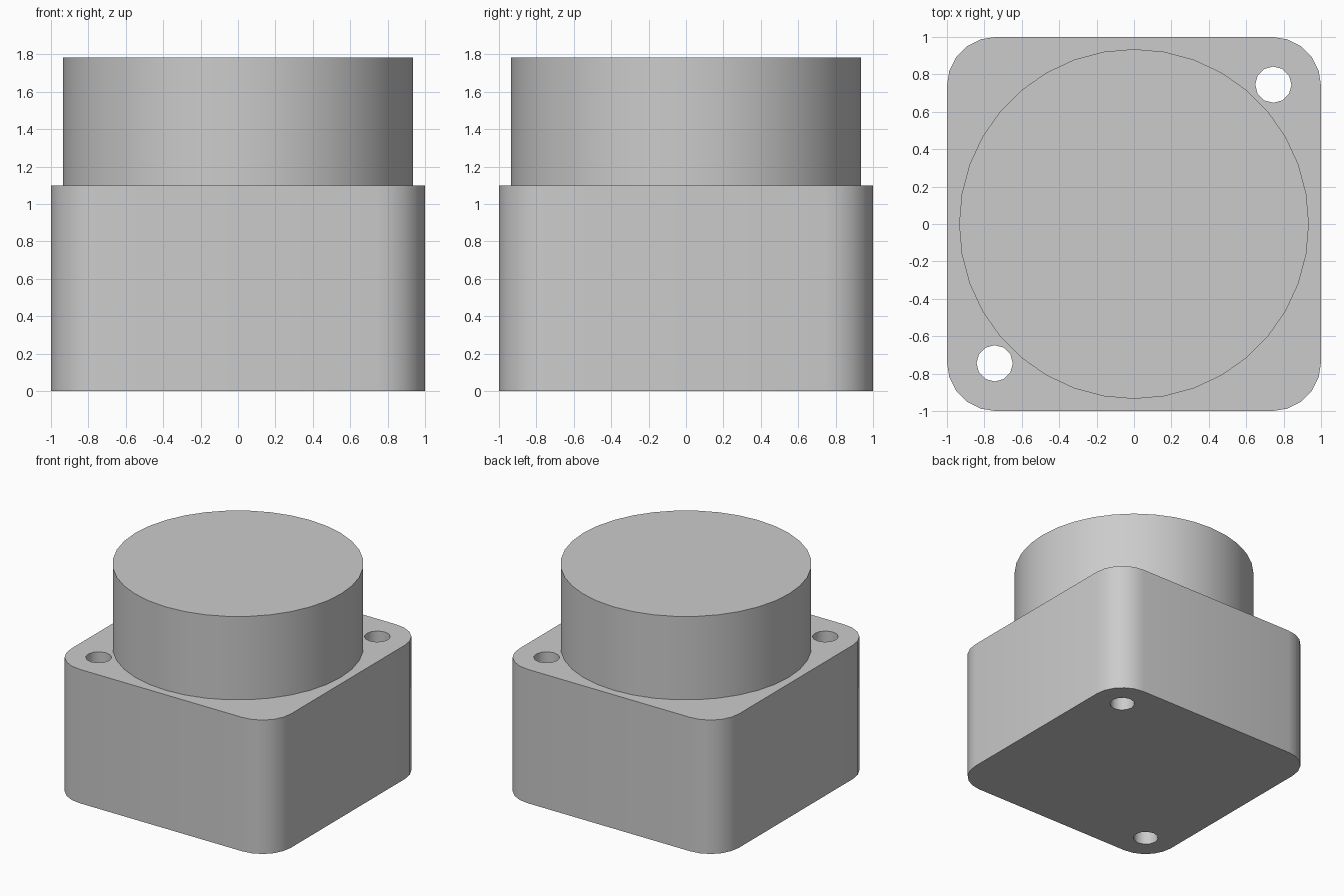
import bpy, bmesh
from math import sin, cos, radians
from mathutils import Vector

cube = bpy.data.objects.get("Cube")
if cube:
    bpy.data.objects.remove(cube, do_unlink=True)

grey = bpy.data.materials.new("plain_grey")
grey.use_nodes = True
colour = (0.6, 0.6, 0.6, 1)
grey.diffuse_color = colour
grey.node_tree.nodes["Principled BSDF"].inputs["Base Color"].default_value = colour

BODY_TOP, TOTAL = 1.10, 1.785


def circle(cx, cy, r, sides):
    return [(cx + r * cos(radians(360 * i / sides)),
             cy + r * sin(radians(360 * i / sides))) for i in range(sides)]


def rounded_square(half, r, steps):
    points = []
    for quarter, (sx, sy) in enumerate([(1, 1), (-1, 1), (-1, -1), (1, -1)]):
        for i in range(steps + 1):
            a = radians(90 * (quarter + i / steps))
            points.append((sx * (half - r) + r * cos(a), sy * (half - r) + r * sin(a)))
    return points


def prism(name, outline, z0, z1):
    bm = bmesh.new()
    base = bm.faces.new([bm.verts.new((x, y, z0)) for x, y in outline])
    ext = bmesh.ops.extrude_face_region(bm, geom=[base], use_keep_orig=True)
    top = [v for v in ext["geom"] if isinstance(v, bmesh.types.BMVert)]
    bmesh.ops.translate(bm, verts=top, vec=Vector((0, 0, z1 - z0)))
    bmesh.ops.recalc_face_normals(bm, faces=bm.faces)
    mesh = bpy.data.meshes.new(name)
    bm.to_mesh(mesh)
    bm.free()
    mesh.materials.append(grey)
    obj = bpy.data.objects.new(name, mesh)
    bpy.context.collection.objects.link(obj)
    return obj


def activate(obj):
    bpy.ops.object.select_all(action="DESELECT")
    obj.select_set(True)
    bpy.context.view_layer.objects.active = obj


# Square housing with rounded corners
body = prism("square_housing", rounded_square(1, 0.26, 5), 0, BODY_TOP)

# Two through holes in opposite corners
for side in (-1, 1):
    cutter = prism("hole_cutter", circle(side * 0.745, side * 0.745, 0.097, 12),
                   -0.1, BODY_TOP + 0.1)
    cutter.hide_render = True
    cut = body.modifiers.new("mounting_hole", "BOOLEAN")
    cut.operation, cut.solver, cut.object = "DIFFERENCE", "EXACT", cutter
    activate(body)
    bpy.ops.object.modifier_apply(modifier=cut.name)
    bpy.data.objects.remove(cutter, do_unlink=True)

# Round drum on top
drum = prism("round_drum", circle(0, 0, 0.935, 36), BODY_TOP, TOTAL)

for part in (body, drum):
    activate(part)
    bpy.ops.object.shade_smooth_by_angle(angle=radians(35))
